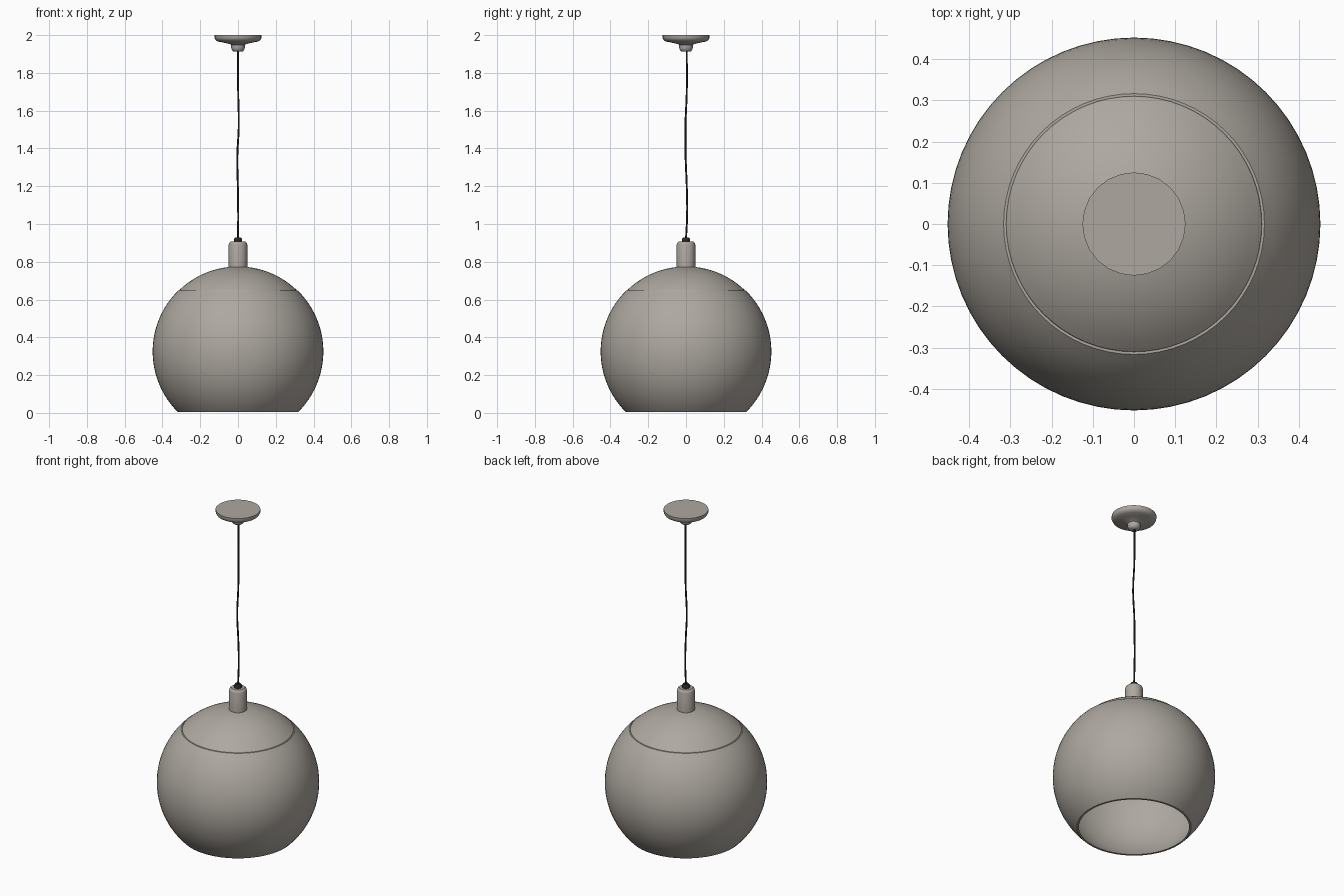
import bpy
import math

cube = bpy.data.objects.get("Cube")
if cube:
    bpy.data.objects.remove(cube, do_unlink=True)


def material(name, colour):
    mat = bpy.data.materials.new(name)
    mat.use_nodes = True
    mat.diffuse_color = colour
    mat.node_tree.nodes["Principled BSDF"].inputs["Base Color"].default_value = colour
    return mat


GREY = material("warm grey", (0.42, 0.39, 0.35, 1))
BLACK = material("cord black", (0.02, 0.02, 0.02, 1))


def lathe(name, profile, sides, mat, closed=False):
    """Revolve (radius, height) points about z; a zero radius becomes a pole."""
    verts, rings, faces = [], [], []
    for r, z in profile:
        start = len(verts)
        count = sides if r > 0 else 1
        for i in range(count):
            a = math.tau * i / sides
            verts.append((r * math.cos(a), r * math.sin(a), z))
        rings.append([start + i % count for i in range(sides)])
    pairs = list(zip(rings, rings[1:]))
    if closed:
        pairs.append((rings[-1], rings[0]))
    for low, high in pairs:
        for i in range(sides):
            j = (i + 1) % sides
            face = [low[i], low[j], high[j], high[i]]
            faces.append(list(dict.fromkeys(face)))
    mesh = bpy.data.meshes.new(name)
    mesh.from_pydata(verts, [], faces)
    mesh.materials.append(mat)
    obj = bpy.data.objects.new(name, mesh)
    bpy.context.collection.objects.link(obj)
    bpy.ops.object.select_all(action="DESELECT")
    obj.select_set(True)
    bpy.context.view_layer.objects.active = obj
    bpy.ops.object.shade_smooth_by_angle(angle=math.radians(40))
    return obj


CENTRE = 0.325
RADIUS = 0.452
WALL = 0.008


def arc(radius, z_from, z_to, steps):
    """Profile points along the globe between two heights."""
    a = math.asin((z_from - CENTRE) / radius)
    b = math.asin(max(-1, min(1, (z_to - CENTRE) / radius)))
    points = []
    for i in range(steps + 1):
        t = a + (b - a) * i / steps
        points.append((max(0, radius * math.cos(t)), CENTRE + radius * math.sin(t)))
    return points


# Hollow globe shade, open at the bottom
outer = arc(RADIUS, 0.004, 0.648, 24)
inner = arc(RADIUS - WALL, 0.648, 0.004, 24)
lathe("globe_shade", outer + inner, 64, GREY, closed=True)

# Separate cap above the seam, stepped in slightly
cap_outer = arc(RADIUS - 0.002, 0.653, CENTRE + RADIUS - 0.002, 12)
cap_inner = arc(RADIUS - WALL, CENTRE + RADIUS - WALL, 0.64, 12)
lathe("shade_cap", cap_outer[:-1] + [(0, cap_outer[-1][1])], 64, GREY)
lathe("cap_lining", [(0, cap_inner[0][1])] + cap_inner[1:] + [cap_outer[0]], 64, GREY)

# Lamp socket housing and cord grip
lathe("socket_housing", [(0, 0.76), (0.049, 0.76), (0.049, 0.892), (0.046, 0.9),
                         (0.038, 0.907), (0, 0.907)], 32, GREY)
lathe("cord_grip", [(0, 0.905), (0.022, 0.905), (0.022, 0.92),
                    (0.016, 0.929), (0, 0.929)], 16, BLACK)

# Ceiling canopy with its small neck
lathe("ceiling_canopy", [(0, 1.912), (0.022, 1.912), (0.032, 1.92), (0.036, 1.932),
                         (0.036, 1.948), (0.048, 1.954), (0.075, 1.96),
                         (0.105, 1.966), (0.118, 1.973), (0.125, 1.985),
                         (0.125, 2.0), (0, 2.0)], 24, GREY)

# Slightly wavy hanging cord
path = [(0, 0, 0.92), (0.001, 0.006, 1.05), (-0.001, 0.004, 1.2),
        (-0.004, -0.002, 1.35), (0.004, -0.003, 1.52),
        (0.001, 0.004, 1.7), (0, 0.004, 1.92)]
curve = bpy.data.curves.new("hanging_cord", "CURVE")
curve.dimensions = "3D"
curve.bevel_depth = 0.005
curve.bevel_resolution = 2
spline = curve.splines.new("BEZIER")
spline.bezier_points.add(len(path) - 1)
for point, co in zip(spline.bezier_points, path):
    point.co = co
    point.handle_left_type = point.handle_right_type = "AUTO"
curve.materials.append(BLACK)
cord = bpy.data.objects.new("hanging_cord", curve)
bpy.context.collection.objects.link(cord)
